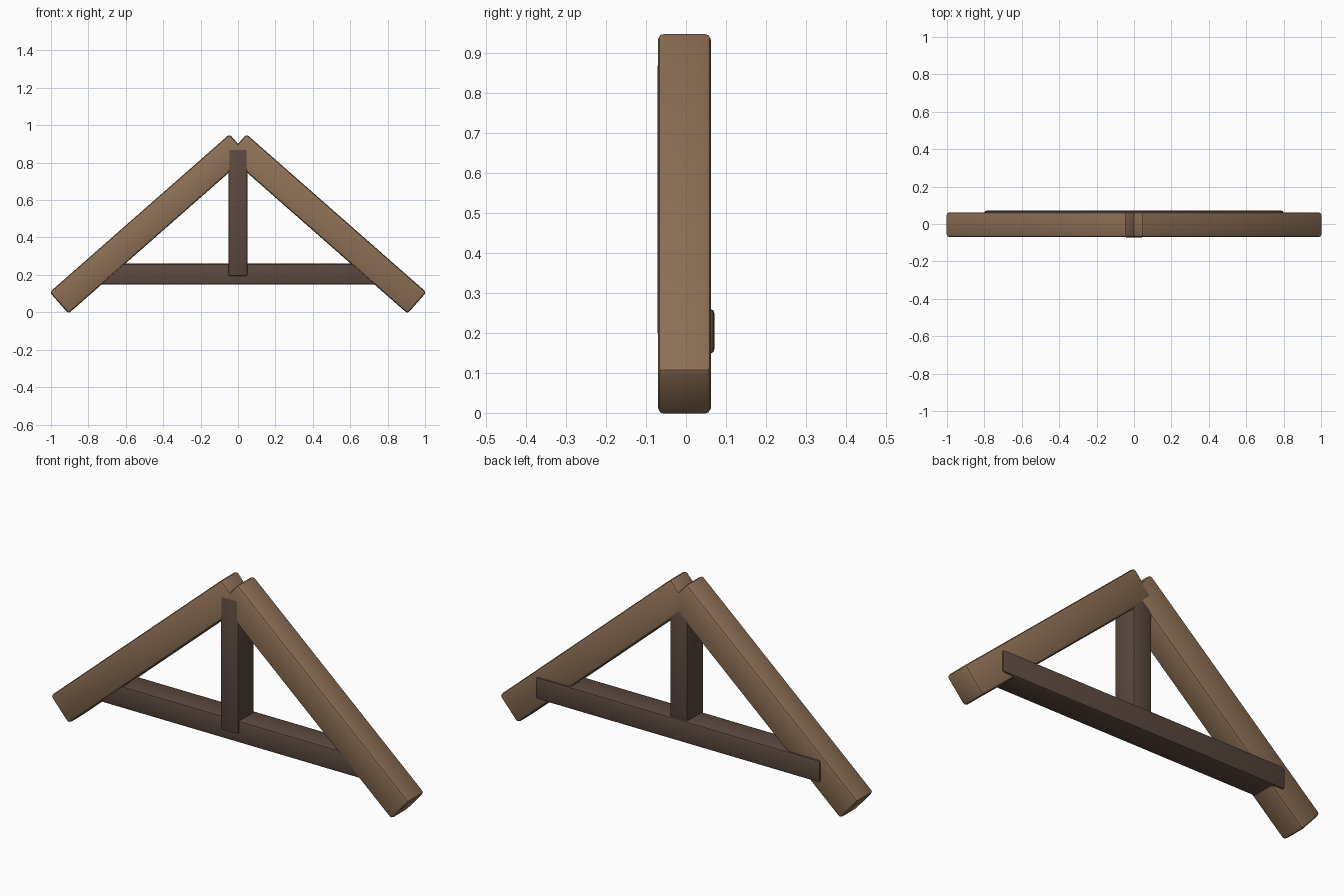
import bpy
import math

cube = bpy.data.objects.get("Cube")
if cube:
    bpy.data.objects.remove(cube, do_unlink=True)


def make_material(name, color):
    mat = bpy.data.materials.new(name)
    mat.use_nodes = True
    mat.diffuse_color = color
    mat.node_tree.nodes["Principled BSDF"].inputs["Base Color"].default_value = color
    return mat


light_wood = make_material("light_brown_wood", (0.27, 0.162, 0.092, 1))
dark_wood = make_material("dark_brown_wood", (0.107, 0.066, 0.05, 1))


def beam(name, center, size, mat, angle=0, radius=0.012):
    """Rectangular timber with softly rounded edges, tilted about y."""
    bpy.ops.mesh.primitive_cube_add(size=1, location=center)
    obj = bpy.context.object
    obj.name = name
    obj.scale = size
    bpy.ops.object.transform_apply(location=False, rotation=False, scale=True)
    obj.rotation_euler.y = angle
    obj.data.materials.append(mat)
    bevel = obj.modifiers.new("rounded_edges", "BEVEL")
    bevel.width = radius
    bevel.segments = 2
    bpy.ops.object.modifier_apply(modifier=bevel.name)
    bpy.ops.object.shade_smooth_by_angle(angle=math.radians(30))
    return obj


# Sloping rafters, mirrored about the ridge
pitch = math.radians(41.3)
for side, label in ((1, "left"), (-1, "right")):
    beam(label + "_rafter", (side * 0.476, -0.004, 0.4725),
         (1.28, 0.133, 0.152), light_wood, side * pitch, 0.014)

# Horizontal tie beam, set towards the back
beam("tie_beam", (0, 0.004, 0.204), (1.6, 0.135, 0.112), dark_wood)

# Upright king post, just proud of the rafters at the front
beam("king_post", (0, -0.0055, 0.534), (0.1, 0.132, 0.68), dark_wood, 0, 0.008)
